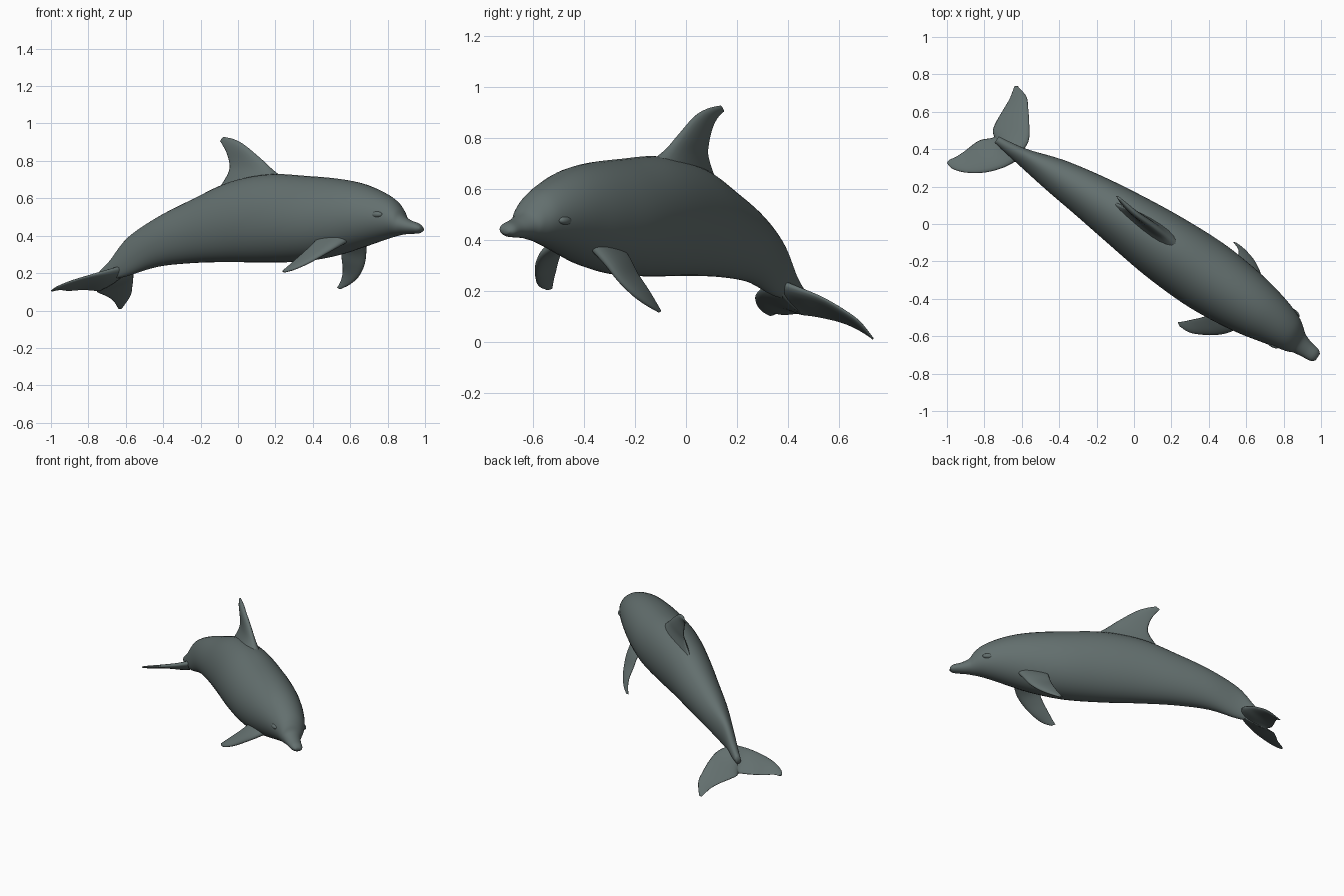
import bpy, bmesh, math
from mathutils import Vector

if "Cube" in bpy.data.objects:
    bpy.data.objects.remove(bpy.data.objects["Cube"])

skin = bpy.data.materials.new("slate_grey_skin")
skin.diffuse_color = (0.125, 0.16, 0.157, 1)
skin.use_nodes = True
skin.node_tree.nodes["Principled BSDF"].inputs["Base Color"].default_value = skin.diffuse_color

AXIS = Vector((0.827, -0.563, 0))    # swimming direction
SIDE = Vector((0.563, 0.827, 0))     # towards the animal's left
UP = Vector((0, 0, 1))
ROLL = math.radians(10.5)            # body leans slightly to its left
WIDE = SIDE * math.cos(ROLL) - UP * math.sin(ROLL)
TALL = SIDE * math.sin(ROLL) + UP * math.cos(ROLL)


def smooth_rows(rows, steps):
    """Catmull-Rom interpolation of rows of numbers."""
    out = []
    for i in range(len(rows) - 1):
        a, b = rows[max(i - 1, 0)], rows[i]
        c, d = rows[i + 1], rows[min(i + 2, len(rows) - 1)]
        for s in range(steps):
            t = s / steps
            out.append([0.5 * (2 * q + (r - p) * t + (2 * p - 5 * q + 4 * r - w) * t * t
                               + (3 * q - p - 3 * r + w) * t ** 3)
                        for p, q, r, w in zip(a, b, c, d)])
    return out + [list(rows[-1])]


def finish(name, bm):
    bmesh.ops.recalc_face_normals(bm, faces=bm.faces)
    me = bpy.data.meshes.new(name)
    bm.to_mesh(me)
    bm.free()
    ob = bpy.data.objects.new(name, me)
    bpy.context.collection.objects.link(ob)
    me.materials.append(skin)
    me.polygons.foreach_set("use_smooth", [True] * len(me.polygons))
    return ob


def loft(name, rings):
    """Skin closed rings and round off both ends with a centre point."""
    bm = bmesh.new()
    loops = [[bm.verts.new(p) for p in ring] for ring in rings]
    n = len(loops[0])
    for a, b in zip(loops, loops[1:]):
        for i in range(n):
            bm.faces.new((a[i], a[(i + 1) % n], b[(i + 1) % n], b[i]))
    for loop in (loops[0], loops[-1]):
        mid = bm.verts.new(sum((v.co for v in loop), Vector()) / n)
        for i in range(n):
            bm.faces.new((loop[i], loop[(i + 1) % n], mid))
    return finish(name, bm)


def fin(name, stations):
    """Blade from (leading point, trailing point, thickness) stations."""
    rows = smooth_rows([(*l, *t, th) for l, t, th in stations], 5)
    mids = [(Vector(r[:3]) + Vector(r[3:6])) / 2 for r in rows]
    rings = []
    for k, r in enumerate(rows):
        lead, trail = Vector(r[:3]), Vector(r[3:6])
        span = mids[min(k + 1, len(rows) - 1)] - mids[max(k - 1, 0)]
        normal = (trail - lead).cross(span).normalized()
        ring = []
        for i in range(20):
            a = 2 * math.pi * i / 20
            f = (1 - math.cos(a)) / 2
            w = math.sin(a) * (1.25 - 0.75 * f)   # fuller near the leading edge
            ring.append(lead.lerp(trail, f) + normal * w * r[6] / 2)
        rings.append(ring)
    return loft(name, rings)


# Body: distance along axis, top height, bottom height, half width, side offset
body = [
    (-.86, .215, .165, .020, -.040), (-.80, .270, .165, .028, -.040),
    (-.69, .395, .180, .045, -.037), (-.50, .505, .232, .090, -.020),
    (-.28, .600, .252, .125, -.010), (-.05, .690, .257, .155, -.008),
    (.20, .730, .255, .182, -.010), (.45, .720, .262, .192, -.010),
    (.65, .705, .293, .178, -.010), (.80, .680, .333, .155, -.010),
    (.92, .640, .368, .127, -.010), (1.01, .595, .392, .100, -.015),
    (1.06, .550, .402, .077, -.025), (1.09, .508, .407, .059, -.030),
    (1.14, .482, .410, .046, -.035), (1.19, .466, .413, .038, -.036),
    (1.212, .448, .425, .022, -.036)]
rings = []
for u, top, bottom, half, off in smooth_rows(body, 5):
    centre = AXIS * u + SIDE * off + UP * (top + bottom) / 2
    rings.append([centre + WIDE * half * math.cos(a) + TALL * (top - bottom) / 2 * math.sin(a)
                  for a in (2 * math.pi * i / 40 for i in range(40))])
loft("body", rings)

# Dorsal fin
fin("dorsal_fin", [
    ((.27, -.15, .69), (-.13, .125, .61), .13),
    ((.19, -.08, .75), (-.06, .090, .72), .065),
    ((.125, -.03, .81), (-.045, .090, .775), .045),
    ((.035, .035, .885), (-.06, .105, .84), .035),
    ((-.02, .085, .915), (-.08, .125, .88), .026),
    ((-.075, .135, .928), (-.095, .150, .905), .012)])

# Flippers
fin("right_flipper", [
    ((.60, -.52, .38), (.45, -.44, .42), .06),
    ((.53, -.57, .34), (.41, -.48, .37), .045),
    ((.46, -.59, .30), (.36, -.50, .32), .035),
    ((.38, -.592, .255), (.315, -.51, .28), .028),
    ((.30, -.58, .22), (.27, -.52, .24), .02),
    ((.25, -.55, .205), (.235, -.525, .21), .01)])
fin("left_flipper", [
    ((.68, -.40, .40), (.52, -.30, .42), .06),
    ((.685, -.32, .31), (.545, -.23, .345), .045),
    ((.675, -.265, .24), (.555, -.19, .27), .035),
    ((.645, -.205, .18), (.56, -.15, .21), .028),
    ((.60, -.15, .14), (.55, -.12, .16), .02),
    ((.55, -.105, .115), (.53, -.098, .122), .01)])

# Tail flukes
fin("right_fluke", [
    ((-.59, .365, .24), (-.745, .47, .105), .06),
    ((-.69, .305, .215), (-.76, .46, .105), .045),
    ((-.80, .275, .185), (-.83, .445, .11), .03),
    ((-.90, .275, .155), (-.905, .39, .105), .022),
    ((-.97, .295, .125), (-.95, .36, .11), .015),
    ((-1.0, .325, .105), (-.985, .345, .105), .008)])
fin("left_fluke", [
    ((-.62, .36, .24), (-.745, .46, .105), .06),
    ((-.565, .44, .21), (-.755, .50, .10), .045),
    ((-.56, .53, .175), (-.735, .55, .09), .03),
    ((-.565, .61, .13), (-.70, .61, .075), .024),
    ((-.575, .68, .08), (-.665, .67, .05), .018),
    ((-.62, .735, .012), (-.64, .735, .01), .008)])

# Low eye bulges on both sides of the head
for name, s in (("left_eye", 1), ("right_eye", -1)):
    bm = bmesh.new()
    bmesh.ops.create_uvsphere(bm, u_segments=16, v_segments=10, radius=1)
    centre = AXIS * .97 + SIDE * -.012 + UP * .495 + WIDE * s * .1
    for v in bm.verts:
        v.co = centre + AXIS * v.co.x * .04 + WIDE * v.co.y * .02 + TALL * v.co.z * .018
    finish(name, bm)
